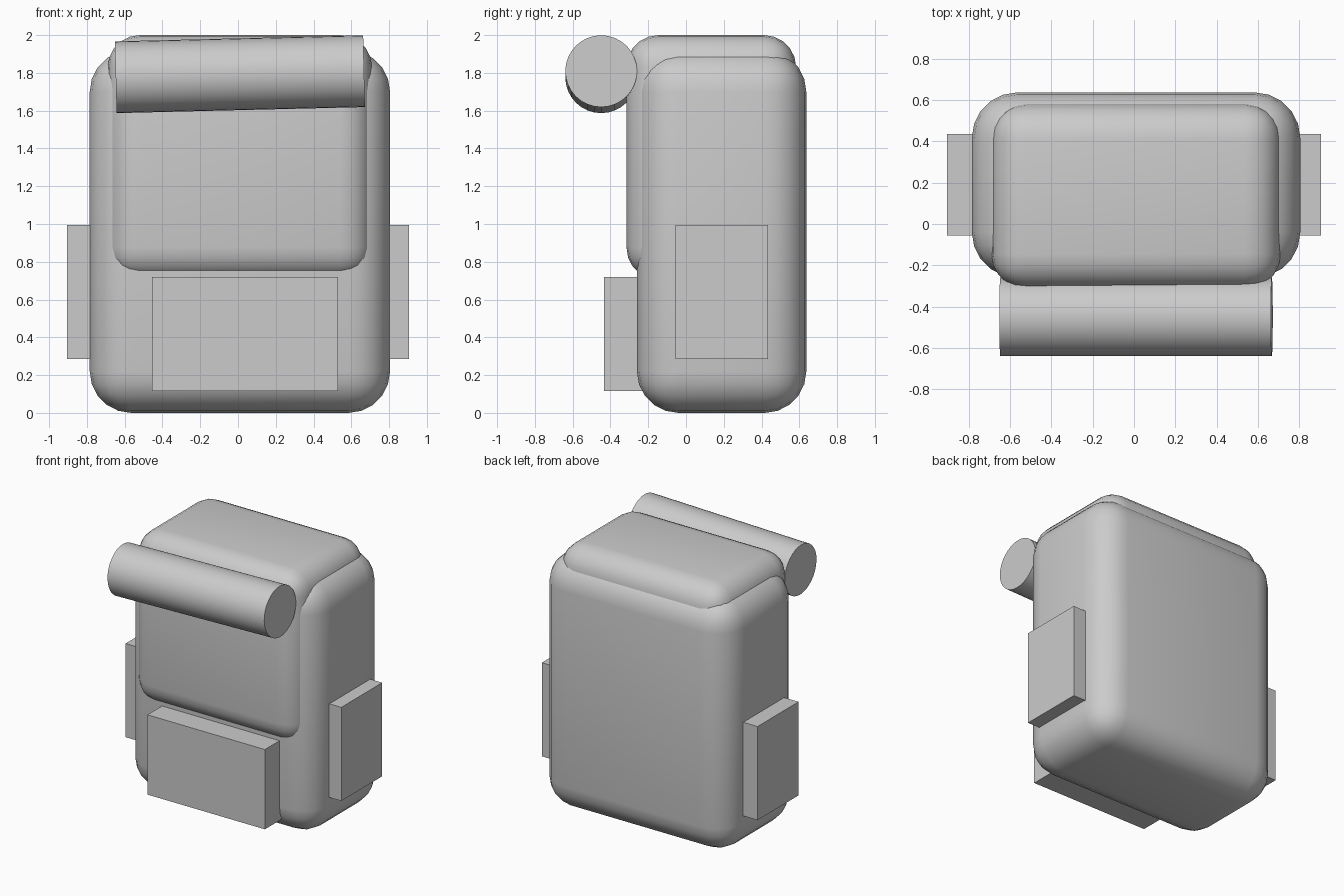
import bpy
import math

if "Cube" in bpy.data.objects:
    bpy.data.objects.remove(bpy.data.objects["Cube"])


def finish(obj, name):
    obj.name = name
    bpy.ops.object.shade_smooth_by_angle(angle=math.radians(35))
    return obj


def box(name, lo, hi, radius=0.0, segments=5):
    """Box between two corners, optionally with rounded edges."""
    centre = [(a + b) / 2 for a, b in zip(lo, hi)]
    bpy.ops.mesh.primitive_cube_add(size=1, location=centre)
    obj = bpy.context.object
    obj.scale = [b - a for a, b in zip(lo, hi)]
    bpy.ops.object.transform_apply(location=False, rotation=False, scale=True)
    if radius:
        bevel = obj.modifiers.new("rounding", 'BEVEL')
        bevel.width = radius
        bevel.segments = segments
        bevel.limit_method = 'NONE'
        bpy.ops.object.modifier_apply(modifier=bevel.name)
    return finish(obj, name)


# Main bag and the lid that folds down over its front
box("bag_body", (-0.785, -0.26, 0.0), (0.805, 0.637, 1.92), 0.22)
box("lid_flap", (-0.69, -0.315, 0.705), (0.71, 0.583, 2.0), 0.17)

# Pockets: one on the front, one on each side
box("front_pocket", (-0.455, -0.435, 0.115), (0.53, -0.18, 0.72))
for side, label in ((-1, "left"), (1, "right")):
    xs = sorted((side * 0.72, side * 0.905))
    box(label + "_pocket", (xs[0], -0.055, 0.285), (xs[1], 0.435, 0.995))

# Bedroll, slightly tilted, tied across the top of the lid
bpy.ops.mesh.primitive_cylinder_add(
    vertices=32, radius=0.19, depth=1.315, location=(0.01, -0.449, 1.793),
    rotation=(0, math.radians(90 - 1.4), 0))
finish(bpy.context.object, "bedroll")
